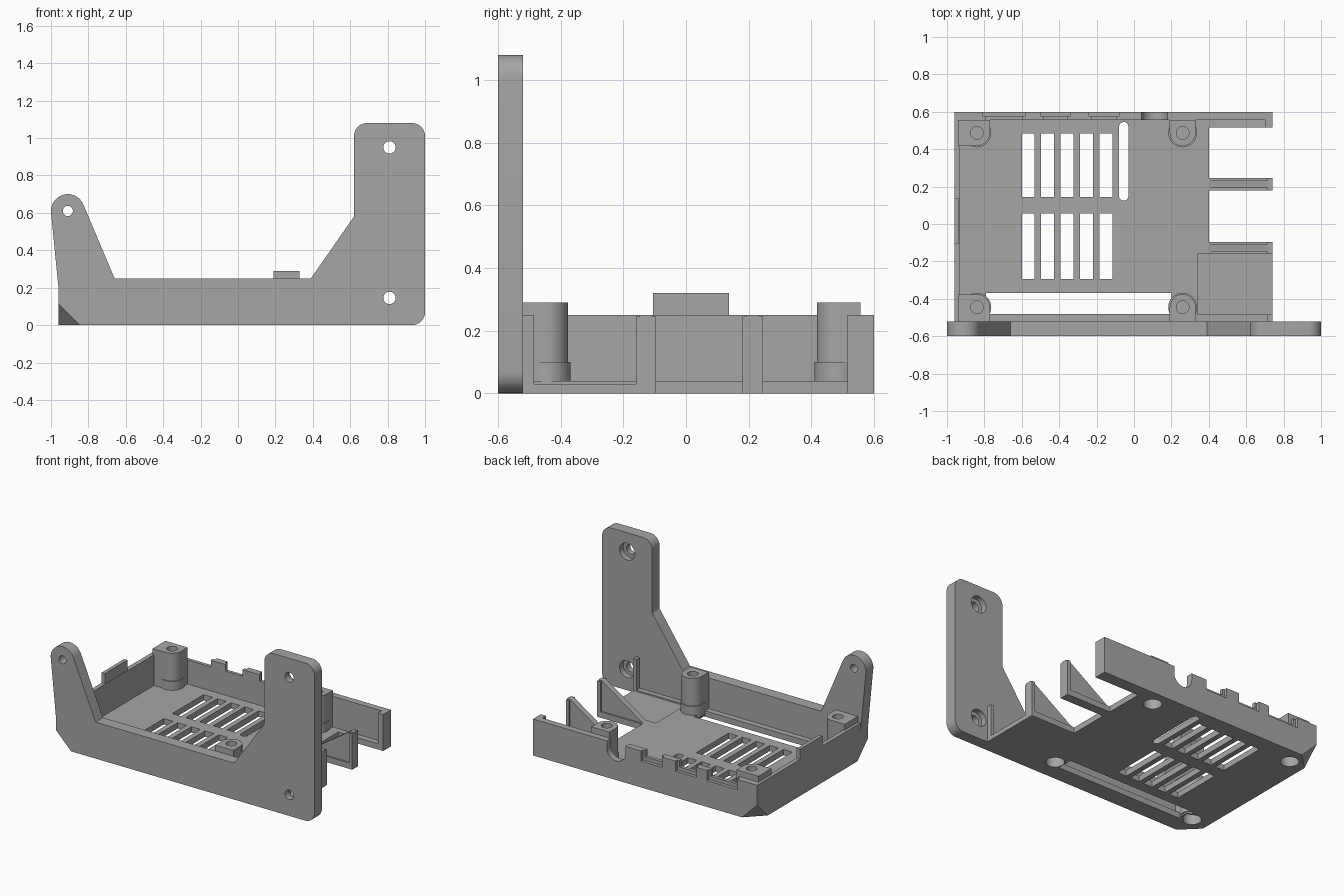
import bpy, bmesh
from math import cos, sin, radians

cube = bpy.data.objects.get("Cube")
if cube:
    bpy.data.objects.remove(cube, do_unlink=True)

grey = bpy.data.materials.new("plain_grey")
grey.use_nodes = True
COLOUR = (0.38, 0.38, 0.38, 1)
grey.diffuse_color = COLOUR
grey.node_tree.nodes["Principled BSDF"].inputs["Base Color"].default_value = COLOUR


def make(name, verts, faces):
    bm = bmesh.new()
    vs = [bm.verts.new(v) for v in verts]
    for f in faces:
        bm.faces.new([vs[i] for i in f])
    bmesh.ops.recalc_face_normals(bm, faces=bm.faces)
    mesh = bpy.data.meshes.new(name)
    bm.to_mesh(mesh)
    bm.free()
    mesh.materials.append(grey)
    ob = bpy.data.objects.new(name, mesh)
    bpy.context.collection.objects.link(ob)
    return ob


def prism(name, pts, axis, a, b):
    """Extrude a 2D outline from a to b along the y or z axis."""
    place = {"y": lambda p, d: (p[0], d, p[1]), "z": lambda p, d: (p[0], p[1], d)}[axis]
    n = len(pts)
    verts = [place(p, d) for d in (a, b) for p in pts]
    faces = [range(n), range(n, 2 * n)]
    faces += [(i, (i + 1) % n, n + (i + 1) % n, n + i) for i in range(n)]
    return make(name, verts, faces)


def box(name, x0, x1, y0, y1, z0, z1):
    return prism(name, [(x0, y0), (x1, y0), (x1, y1), (x0, y1)], "z", z0, z1)


def arc(cx, cy, r, a0, a1, n=10):
    angles = [radians(a0 + (a1 - a0) * i / n) for i in range(n + 1)]
    return [(cx + r * cos(t), cy + r * sin(t)) for t in angles]


def rod(name, cx, cy, r, axis, a, b):
    return prism(name, arc(cx, cy, r, 0, 360, 32)[:-1], axis, a, b)


def cut(ob, cutters):
    for c in cutters:
        c.hide_render = True
        mod = ob.modifiers.new("cut", "BOOLEAN")
        mod.operation = "DIFFERENCE"
        mod.solver = "EXACT"
        mod.object = c
    dg = bpy.context.evaluated_depsgraph_get()
    mesh = bpy.data.meshes.new_from_object(ob.evaluated_get(dg))
    ob.modifiers.clear()
    ob.data = mesh
    for c in cutters:
        bpy.data.objects.remove(c, do_unlink=True)


def smooth(ob):
    bpy.ops.object.select_all(action="DESELECT")
    ob.select_set(True)
    bpy.context.view_layer.objects.active = ob
    bpy.ops.object.shade_smooth_by_angle(angle=radians(30))


def corner_cutter(side):
    """Wedge that slices off a lower right corner."""
    e, s = 0.02, 0.115 + 0.06
    x, y, z = -0.96 - e, side * (0.60 + e), -e
    return make("corner_cutter", [(x, y, z), (x + s, y, z), (x, y - side * s, z), (x, y, z + s)],
                [(0, 1, 2), (0, 1, 3), (0, 2, 3), (1, 2, 3)])


# Tall front plate with two mounting arms
outline = [(-0.96, 0)] + arc(0.93, 0.07, 0.07, -90, 0) + arc(0.93, 1.01, 0.07, 0, 90)
outline += arc(0.69, 1.01, 0.07, 90, 180) + [(0.62, 0.58), (0.39, 0.25), (-0.66, 0.25)]
outline += arc(-0.91, 0.61, 0.09, 22, 185, 18) + [(-0.96, 0.2)]
front_plate = prism("front_plate", outline, "y", -0.60, -0.52)
holes = [rod("hole", -0.91, 0.61, 0.027, "y", -0.7, -0.4)]
for z in (0.95, 0.145):
    holes.append(rod("hole", 0.81, z, 0.033, "y", -0.7, -0.4))
    holes.append(rod("counterbore", 0.81, z, 0.058, "y", -0.56, -0.4))
cut(front_plate, holes + [corner_cutter(-1)])
smooth(front_plate)

# Floor tray with side shelf
floor = prism("floor", [(-0.93, -0.52), (0.74, -0.52), (0.74, -0.16), (0.40, -0.16),
                        (0.40, 0.555), (-0.93, 0.555)], "z", 0, 0.04)
vents = [box("shelf_recess", 0.34, 0.8, -0.485, -0.16, 0.03, 0.1),
         box("front_slot", -0.79, 0.20, -0.48, -0.37, -0.1, 0.1)]
for i in range(5):
    x = -0.60 + 0.104 * i
    for y0, y1 in ((0.145, 0.485), (-0.295, 0.055)):
        vents.append(box("vent", x, x + 0.068, y0, y1, -0.1, 0.1))
vents.append(prism("round_slot", arc(-0.055, 0.52, 0.025, 0, 180) + arc(-0.055, 0.15, 0.025, 180, 360),
                   "z", -0.1, 0.1))
POSTS = [(x, y) for x in (-0.84, 0.26) for y in (-0.445, 0.487)]


def pocket(x, y):
    return rod("pocket", x, y, 0.058, "z", -0.1, 0.2)


cut(floor, vents + [pocket(x, y) for x, y in POSTS] + [corner_cutter(s) for s in (-1, 1)])
smooth(floor)

# Standoffs: hollow below, screw hole on top, merged towards the walls
for x, y in POSTS:
    side = 1 if y > 0 else -1
    w = 0.07 if side > 0 else 0.075
    r = 0.069
    if x < 0:
        local = arc(0, 0, r, 0, 90) + [(-0.10, r), (-0.10, -w), (r, -w)]
    else:
        local = arc(0, 0, r, 0, 180, 20) + [(-r, -w), (r, -w)]
    post = prism("standoff", [(x + u, y - side * v) for u, v in local], "z", 0.01, 0.29)
    cut(post, [pocket(x, y), rod("screw_hole", x, y, 0.034, "z", 0.22, 0.4)]
        + ([corner_cutter(side)] if x < 0 else []))
    smooth(post)
    ring = rod("standoff_base", x, y, 0.077, "z", 0.02, 0.10)
    cut(ring, [pocket(x, y)])
    smooth(ring)

# Back wall with port notches
back_wall = box("back_wall", -0.96, 0.74, 0.555, 0.60, 0, 0.25)
ports = [rod("jack_notch", 0.11, 0.20, 0.07, "y", 0.5, 0.7),
         box("jack_notch_top", 0.04, 0.18, 0.5, 0.7, 0.20, 0.4)]
for x0, x1 in ((-0.81, -0.58), (-0.50, -0.34), (-0.24, -0.08)):
    ports.append(box("port_notch", x0 + 0.015, x1 - 0.015, 0.5, 0.7, 0.205, 0.4))
    ports.append(box("port_recess", x0, x1, 0.578, 0.7, 0.18, 0.4))
cut(back_wall, ports + [corner_cutter(1)])
smooth(back_wall)
box("back_wall_ledge", 0.40, 0.74, 0.515, 0.555, 0, 0.04)
box("back_wall_lip", 0.70, 0.74, 0.515, 0.555, 0.04, 0.25)

# Right side wall with raised tab
side_wall = box("side_wall", -0.96, -0.93, -0.52, 0.555, 0, 0.25)
cut(side_wall, [corner_cutter(s) for s in (-1, 1)])
box("side_tab", -0.96, -0.935, -0.105, 0.137, 0.25, 0.32)

# Triangular support fins and shelf post on the left side
for y in (-0.16, 0.18):
    box("fin_base", 0.40, 0.74, y, y + 0.065, 0, 0.04)
    prism("fin_web", [(0.40, 0.04), (0.74, 0.04), (0.74, 0.25), (0.715, 0.25)],
          "y", y + 0.012, y + 0.053)
    box("fin_lip", 0.715, 0.74, y, y + 0.065, 0.04, 0.245)
box("shelf_post", 0.715, 0.74, -0.52, -0.485, 0.03, 0.25)
